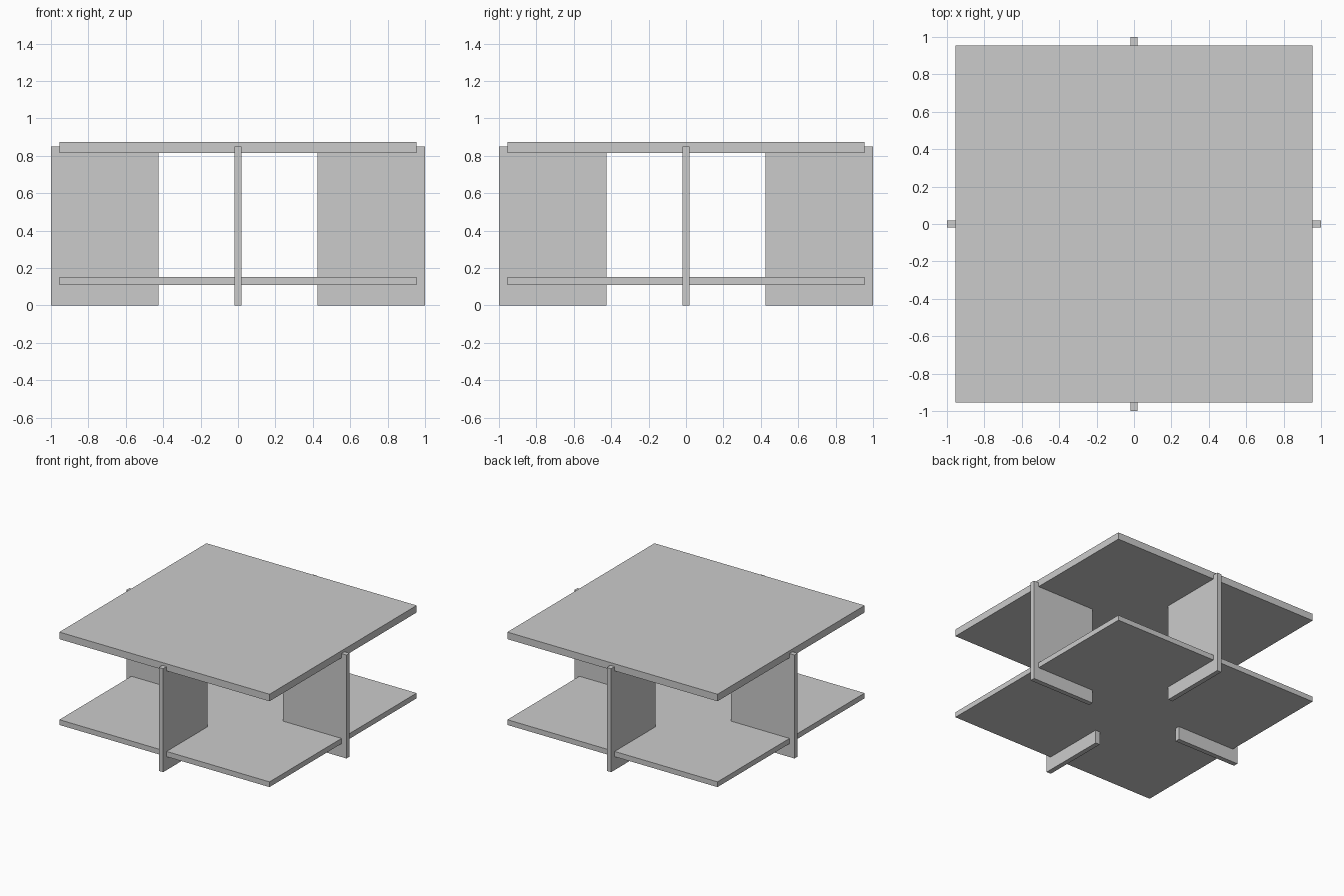
import bpy
from math import pi
from mathutils import Matrix, Vector

cube = bpy.data.objects.get("Cube")
if cube:
    bpy.data.objects.remove(cube, do_unlink=True)

# Single painted finish
grey = bpy.data.materials.new("light_grey")
grey.use_nodes = True
colour = (0.6, 0.6, 0.6, 1)
grey.diffuse_color = colour
grey.node_tree.nodes["Principled BSDF"].inputs["Base Color"].default_value = colour


def board(name, low, high, turn=0):
    """Flat-sided board between two corners, turned about the centre."""
    low, high = Vector(low), Vector(high)
    bpy.ops.mesh.primitive_cube_add(size=1)
    obj = bpy.context.object
    obj.name = name
    obj.data.transform(Matrix.Rotation(turn, 4, "Z")
                       @ Matrix.Translation((low + high) / 2)
                       @ Matrix.Diagonal((high - low).to_4d()))
    obj.data.materials.append(grey)
    return obj


# Square table top and lower shelf
half = 0.955
board("table_top", (-half, -half, 0.815), (half, half, 0.873))
board("lower_shelf", (-half, -half, 0.11), (half, half, 0.153))

# Four upright panels, one at the middle of each side
for i, side in enumerate(("left", "back", "right", "front")):
    board(side + "_leg_panel", (0.425, -0.02, 0), (1, 0.02, 0.85), i * pi / 2)
